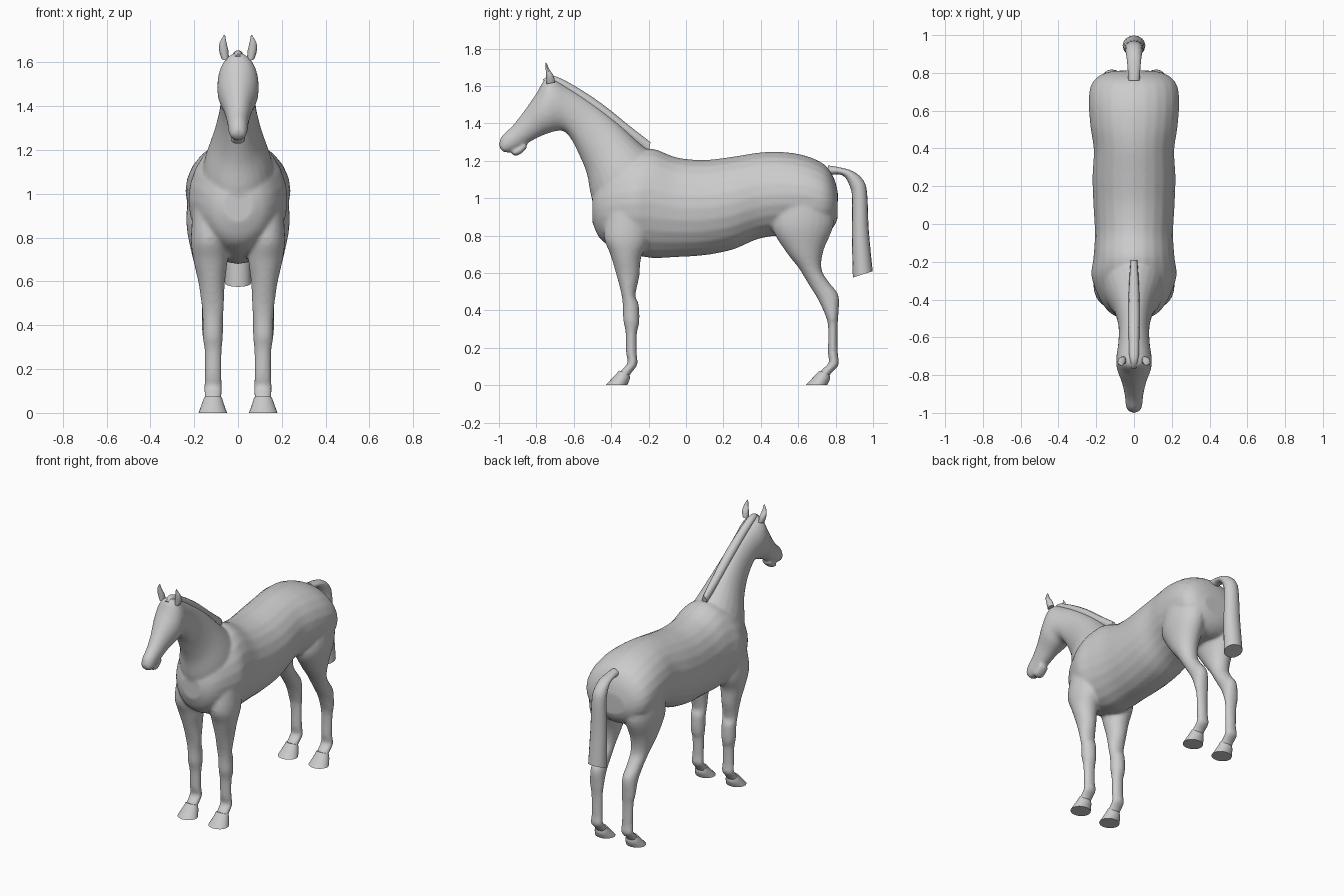
import bpy, bmesh, math
from mathutils import Vector

# Each section: edge point A (y, z), edge point B (y, z), half width, optional x centre
def smooth_rows(rows, steps):
    """Catmull-Rom interpolation through the section rows."""
    rows = [Vector(tuple(r) + (0.0,) * (6 - len(r))) for r in rows]
    out = []
    for i in range(len(rows) - 1):
        p0, p1, p2, p3 = (rows[max(0, min(len(rows) - 1, i + k))] for k in (-1, 0, 1, 2))
        for s in range(steps):
            t = s / steps
            out.append(0.5 * (2 * p1 + (p2 - p0) * t + (2 * p0 - 5 * p1 + 4 * p2 - p3) * t * t
                              + (3 * p1 - p0 - 3 * p2 + p3) * t ** 3))
    return out + [rows[-1]]

def loft(bm, rows, steps=4, n=24, side=1):
    """Skin elliptical rings spanning A-B in the side plane."""
    rings = []
    for ya, za, yb, zb, w, xc in smooth_rows(rows, steps):
        ring = []
        for k in range(n):
            a = 2 * math.pi * k / n
            c = 0.5 * math.cos(a)
            ring.append(bm.verts.new((side * (xc + w * math.sin(a)),
                                      (ya + yb) / 2 + (ya - yb) * c,
                                      (za + zb) / 2 + (za - zb) * c)))
        rings.append(ring)
    for r, q in zip(rings, rings[1:]):
        for k in range(n):
            bm.faces.new((r[k], r[(k + 1) % n], q[(k + 1) % n], q[k]))
    bm.faces.new(rings[0])
    bm.faces.new(rings[-1])

def make(name, bm, angle=40):
    bmesh.ops.recalc_face_normals(bm, faces=bm.faces)
    me = bpy.data.meshes.new(name)
    bm.to_mesh(me)
    bm.free()
    ob = bpy.data.objects.new(name, me)
    bpy.context.collection.objects.link(ob)
    bpy.ops.object.select_all(action='DESELECT')
    ob.select_set(True)
    bpy.context.view_layer.objects.active = ob
    bpy.ops.object.shade_smooth_by_angle(angle=math.radians(angle))
    return ob

torso = [(-.50, 1.02, -.50, .87, .07), (-.47, 1.10, -.465, .79, .13), (-.40, 1.18, -.40, .74, .18),
         (-.28, 1.24, -.28, .70, .225), (-.18, 1.265, -.18, .68, .215), (-.05, 1.218, -.05, .685, .207),
         (.10, 1.205, .10, .695, .215), (.25, 1.222, .25, .725, .22), (.40, 1.245, .38, .78, .213),
         (.52, 1.247, .50, .80, .23), (.64, 1.227, .64, .80, .24), (.74, 1.18, .73, .80, .228),
         (.79, 1.11, .785, .84, .18), (.812, 1.03, .81, .89, .11)]

neck_head = [(-.10, 1.19, -.45, .85, .18), (-.22, 1.27, -.505, 1.0, .155), (-.36, 1.40, -.53, 1.13, .108),
             (-.50, 1.51, -.575, 1.24, .083), (-.63, 1.593, -.62, 1.325, .083), (-.74, 1.645, -.66, 1.36, .093),
             (-.80, 1.56, -.72, 1.352, .092), (-.87, 1.46, -.79, 1.325, .066), (-.93, 1.385, -.87, 1.28, .05),
             (-.983, 1.335, -.915, 1.255, .045), (-1.0, 1.29, -.955, 1.243, .036), (-.995, 1.268, -.98, 1.25, .02)]

lower_lip = [(-.86, 1.30, -.85, 1.27, .035), (-.895, 1.275, -.885, 1.235, .036),
             (-.92, 1.262, -.915, 1.226, .033), (-.932, 1.25, -.93, 1.235, .02)]

foreleg = [(-.42, .95, -.18, .95, .085, .12), (-.44, .80, -.20, .78, .085, .13),
           (-.405, .70, -.24, .68, .077, .125), (-.375, .60, -.25, .58, .06, .12),
           (-.346, .49, -.27, .48, .051, .115), (-.338, .42, -.252, .43, .047, .115),
           (-.336, .35, -.25, .33, .046, .115), (-.323, .28, -.262, .28, .039, .113),
           (-.32, .17, -.263, .17, .038, .113), (-.312, .12, -.26, .11, .042, .113),
           (-.347, .08, -.293, .065, .04, .114), (-.362, .05, -.308, .04, .04, .115)]

hindleg = [(.50, 1.0, .78, 1.0, .11, .12), (.46, .85, .79, .86, .105, .13),
           (.53, .72, .735, .72, .08, .13), (.60, .63, .725, .62, .06, .125),
           (.655, .54, .765, .55, .05, .12), (.71, .45, .816, .48, .047, .118),
           (.75, .36, .815, .38, .047, .118), (.76, .30, .81, .30, .039, .115),
           (.759, .17, .812, .17, .038, .113), (.763, .12, .817, .11, .042, .113),
           (.723, .08, .777, .065, .04, .114), (.708, .05, .762, .04, .04, .115)]

# Body: torso, neck, head and legs fused into one smooth skin
bm = bmesh.new()
loft(bm, torso)
loft(bm, neck_head)
loft(bm, lower_lip)
for s in (1, -1):
    loft(bm, foreleg, side=s)
    loft(bm, hindleg, side=s)
body = make("body", bm)
rm = body.modifiers.new("fuse", 'REMESH')
rm.mode = 'VOXEL'
rm.voxel_size = .01
rm.use_smooth_shade = True
sm = body.modifiers.new("soften", 'SMOOTH')
sm.factor = .5
sm.iterations = 6

# Hooves: flared, flat soles
hoof = [(-.357, .078, -.303, .06, .041, .114), (-.385, .048, -.300, .035, .05, .115),
        (-.43, 0, -.315, 0, .065, .115)]
for label, dy in (("front", 0), ("hind", 1.07)):
    bm = bmesh.new()
    rows = [(a + dy, b, c + dy, d, w, x) for a, b, c, d, w, x in hoof]
    for s in (1, -1):
        loft(bm, rows, steps=3, side=s)
    make(label + "_hooves", bm)

# Mane: thin ridge along the crest
bm = bmesh.new()
loft(bm, [(-.19, 1.30, -.20, 1.24, .018), (-.30, 1.385, -.33, 1.34, .026), (-.45, 1.505, -.47, 1.45, .03),
          (-.60, 1.603, -.60, 1.54, .028), (-.71, 1.655, -.69, 1.60, .025), (-.765, 1.635, -.74, 1.58, .018)], n=12)
make("mane", bm)

# Tail: arched dock, hanging hair with a flat end
bm = bmesh.new()
loft(bm, [(.76, 1.175, .76, 1.12, .03), (.82, 1.165, .81, 1.128, .033), (.89, 1.145, .85, 1.112, .038),
          (.945, 1.10, .877, 1.06, .044), (.968, 1.03, .888, 1.0, .048), (.977, .83, .887, .80, .055),
          (.998, .61, .892, .575, .06)], n=16)
make("tail", bm)

# Ears: flattened leaf shapes
bm = bmesh.new()
for s in (1, -1):
    loft(bm, [(-.745, 1.61, -.70, 1.62, .017, .058), (-.748, 1.65, -.708, 1.655, .021, .065),
              (-.75, 1.69, -.728, 1.685, .016, .068), (-.75, 1.725, -.745, 1.722, .003, .062)], n=12, side=s)
make("ears", bm)
